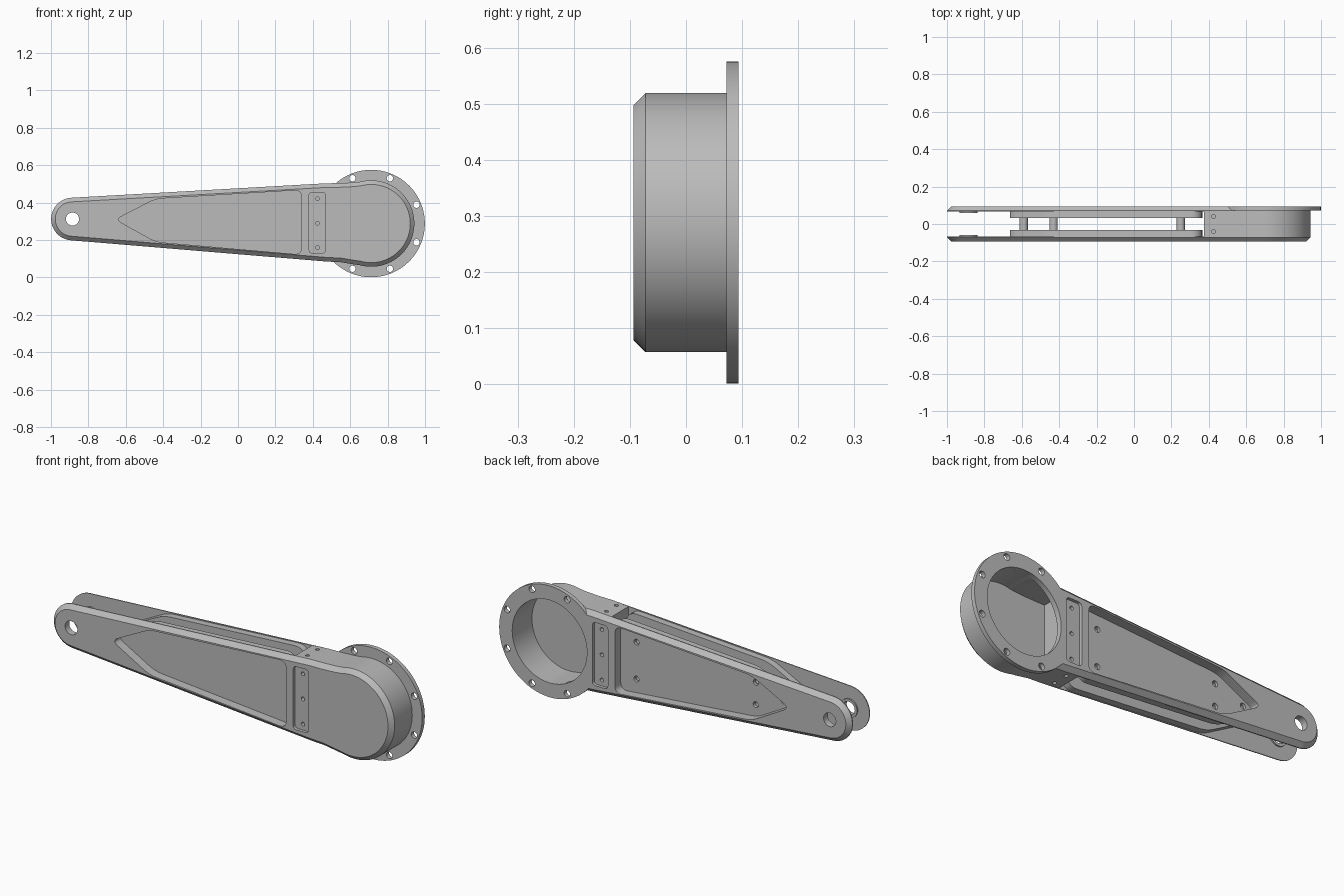
import bpy, bmesh, math
from mathutils import Vector

cube = bpy.data.objects.get("Cube")
if cube:
    bpy.data.objects.remove(cube, do_unlink=True)

metal = bpy.data.materials.new("machined grey")
metal.use_nodes = True
GREY = (0.5, 0.5, 0.5, 1)
metal.diffuse_color = GREY
metal.node_tree.nodes["Principled BSDF"].inputs["Base Color"].default_value = GREY
parts = []
HUB = Vector((0.712, 0.288))
EYE = Vector((-0.885, 0.312))
FACE, INNER, CHAMFER = 0.094, 0.067, 0.022


def arc(c, r, start, end, n):
    return [Vector((c[0] + r * math.cos(math.radians(start + (end - start) * i / n)),
                    c[1] + r * math.sin(math.radians(start + (end - start) * i / n))))
            for i in range(n + 1)]


def circle(c, r, n=32):
    return arc(c, r, 0, 360, n)[:-1]


def inset(pts, d):
    """Move a counter-clockwise outline inwards by d."""
    out = []
    for i, p in enumerate(pts):
        a = (p - pts[i - 1]).normalized()
        b = (pts[(i + 1) % len(pts)] - p).normalized()
        na, nb = Vector((-a.y, a.x)), Vector((-b.y, b.x))
        out.append(p + (na + nb) * d / (1 + na.dot(nb)))
    return out


def fillet(pts, d, n=6):
    """Round each corner, starting d before it."""
    out = []
    for i, p in enumerate(pts):
        a = p + (pts[i - 1] - p).normalized() * d
        b = p + (pts[(i + 1) % len(pts)] - p).normalized() * d
        for k in range(n + 1):
            t = k / n
            out.append(a * (1 - t) ** 2 + p * 2 * t * (1 - t) + b * t * t)
    return out


def loft(name, sections, keep=True):
    """Solid through (outline, y) sections, capped at both ends."""
    bm = bmesh.new()
    loops = [[bm.verts.new((p[0], y, p[1])) for p in pts] for pts, y in sections]
    for lo, hi in zip(loops, loops[1:]):
        for i in range(len(lo)):
            bm.faces.new((lo[i - 1], lo[i], hi[i], hi[i - 1]))
    bm.faces.new(loops[0])
    bm.faces.new(loops[-1])
    bmesh.ops.recalc_face_normals(bm, faces=bm.faces)
    mesh = bpy.data.meshes.new(name)
    bm.to_mesh(mesh)
    bm.free()
    mesh.materials.append(metal)
    ob = bpy.data.objects.new(name, mesh)
    bpy.context.collection.objects.link(ob)
    if keep:
        parts.append(ob)
    return ob


def boolean(ob, sections, operation='DIFFERENCE'):
    tool = loft("cutter", sections, keep=False)
    tool.hide_render = True
    apply_tool(ob, tool, operation)


def apply_tool(ob, tool, operation='DIFFERENCE'):
    mod = ob.modifiers.new("cut", 'BOOLEAN')
    mod.operation, mod.solver, mod.object = operation, 'EXACT', tool
    bpy.context.view_layer.objects.active = ob
    bpy.ops.object.modifier_apply(modifier=mod.name)
    bpy.data.objects.remove(tool, do_unlink=True)


# Outlines, counter-clockwise in x and z
low = [Vector(p) for p in ((0.47, 0.085), (0.55, 0.081), (0.61, 0.071))]
high = [Vector(p) for p in ((0.61, 0.507), (0.55, 0.504), (0.47, 0.503))]
hub_arc = arc(HUB, 0.231, -105, 105, 56)
arm = low + hub_arc + high + arc(EYE, 0.114, 94, 266, 28)
pocket_raw = [Vector(p) for p in
              ((-0.655, 0.31), (-0.44, 0.19), (0.34, 0.122), (0.34, 0.467), (-0.44, 0.42))]
pocket = fillet(pocket_raw, 0.04)
shell = inset(pocket, -0.025)
slot = fillet([Vector(p) for p in
               ((0.38, 0.13), (0.468, 0.13), (0.468, 0.455), (0.38, 0.455))], 0.02)
posts = [(0.25, 0.39), (0.25, 0.2), (-0.43, 0.365), (-0.43, 0.25), (-0.59, 0.31)]
slot_holes = [(0.425, 0.42), (0.425, 0.29), (0.425, 0.16)]

# Mirrored side plates with sunken pockets
for side, label in ((-1, "front"), (1, "back")):
    plate = loft(label + "_plate", [(inset(arm, CHAMFER), side * FACE),
                                    (arm, side * (FACE - CHAMFER)), (arm, side * INNER)])
    if side > 0:
        boolean(plate, [(circle(HUB, 0.287, 96), 0.072), (circle(HUB, 0.287, 96), FACE)], 'UNION')
        boolean(plate, [(circle(HUB, 0.213, 72), 0.02), (circle(HUB, 0.213, 72), 0.12)])
        # Flange bolt holes
        for k in (-112.5, -67.5, -22.5, 22.5, 67.5, 112.5):
            c = arc(HUB, 0.262, k, k, 1)[0]
            boolean(plate, [(circle(c, 0.017, 20), 0.05), (circle(c, 0.017, 20), 0.12)])
    boolean(plate, [(pocket, side * 0.04), (pocket, side * 0.12)])
    boolean(plate, [(slot, side * 0.078), (slot, side * 0.12)])
    boolean(plate, [(circle(EYE, 0.035), side * 0.04), (circle(EYE, 0.035), side * 0.12)])
    for c in slot_holes:
        boolean(plate, [(circle(c, 0.01, 16), side * 0.05), (circle(c, 0.01, 16), side * 0.12)])

    # Pocket tray behind the plate
    tray = loft(label + "_pocket_tray", [(shell, side * INNER), (shell, side * 0.032)])
    boolean(tray, [(pocket, side * 0.046), (pocket, side * 0.12)])
    if side > 0:
        for c in posts:
            boolean(tray, [(circle(c, 0.015, 20), 0.02), (circle(c, 0.015, 20), 0.12)])

    # Raised washer around the pivot hole
    washer = loft(label + "_pivot_washer", [(circle(EYE, 0.048), side * INNER),
                                            (circle(EYE, 0.048), side * 0.06)])
    boolean(washer, [(circle(EYE, 0.035), side * 0.04), (circle(EYE, 0.035), side * 0.12)])

# Hub housing with its cross block, hollow behind the block
left_low, left_high = Vector((0.375, 0.094)), Vector((0.375, 0.497))
hub = [left_low] + low + hub_arc + high + [left_high]
housing = loft("hub_housing", [(hub, -INNER), (hub, 0.072)])
cavity_edge = [p for p in inset(hub, 0.018) if p.x > 0.5]
cavity = [Vector((0.46, 0.104))] + cavity_edge + [Vector((0.46, 0.485))]
boolean(housing, [(cavity, -0.09), (cavity, 0.09)])
for c in slot_holes:
    for side in (-1, 1):
        boolean(housing, [(circle(c, 0.01, 16), side * 0.04), (circle(c, 0.01, 16), side * 0.09)])

# Screw holes in the top and bottom of the cross block
for z in (0.5, 0.09):
    for y in (-0.04, 0.04):
        bpy.ops.mesh.primitive_cylinder_add(vertices=16, radius=0.01, depth=0.06,
                                            location=(0.425, y, z))
        apply_tool(housing, bpy.context.object)

# Hollow spacer posts between the trays
for i, c in enumerate(posts):
    post = loft(f"spacer_post_{i + 1}", [(circle(c, 0.022, 24), -0.032), (circle(c, 0.022, 24), 0.032)])
    boolean(post, [(circle(c, 0.012, 20), -0.02), (circle(c, 0.012, 20), 0.05)])

# Smooth the round walls and keep machined edges crisp
bpy.ops.object.select_all(action='DESELECT')
for ob in parts:
    ob.select_set(True)
bpy.context.view_layer.objects.active = parts[0]
bpy.ops.object.shade_smooth_by_angle(angle=math.radians(25))
